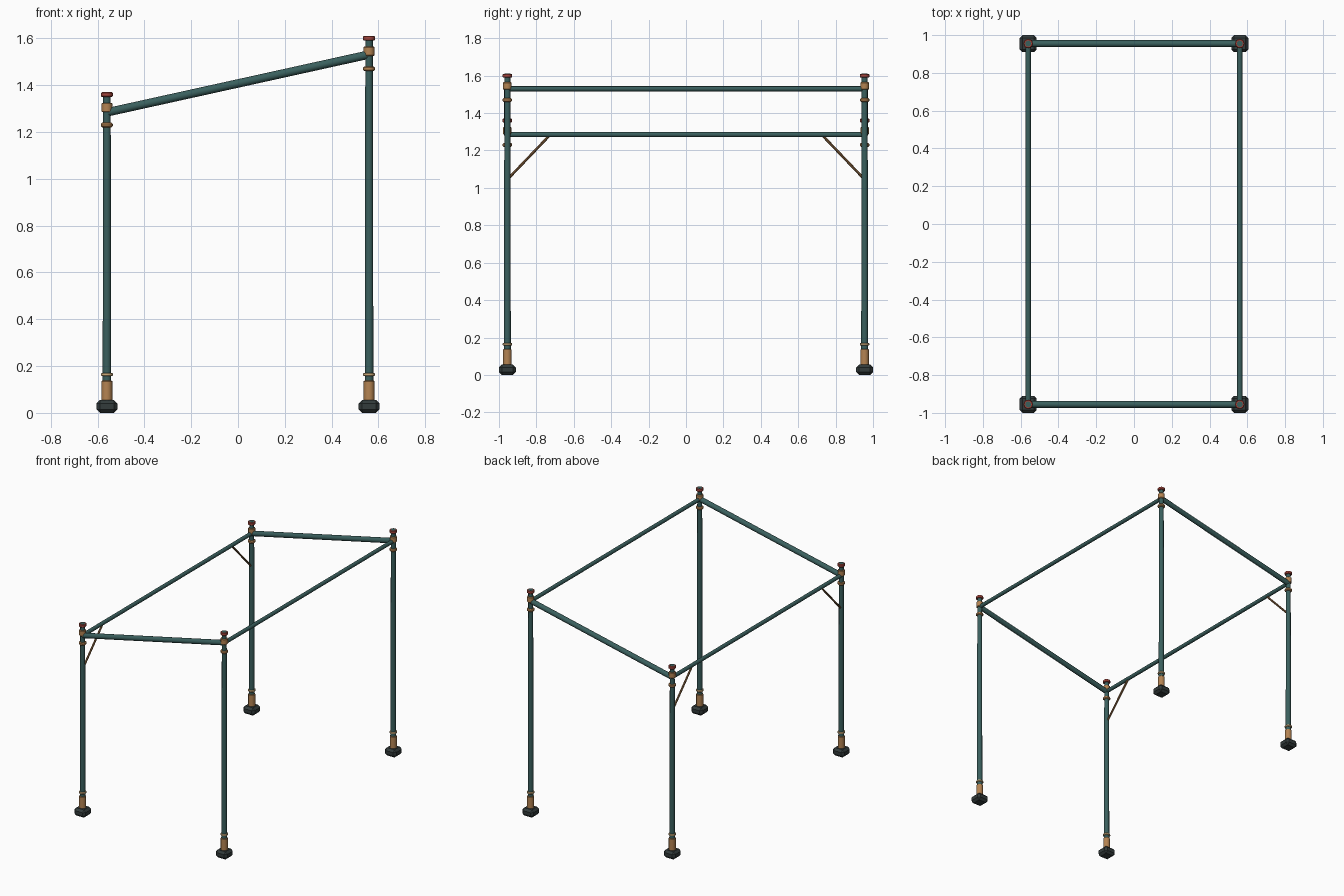
import bpy
from mathutils import Vector

cube = bpy.data.objects.get("Cube")
if cube:
    bpy.data.objects.remove(cube)


def material(name, rgb):
    m = bpy.data.materials.new(name)
    m.use_nodes = True
    m.diffuse_color = (*rgb, 1)
    m.node_tree.nodes["Principled BSDF"].inputs["Base Color"].default_value = (*rgb, 1)
    return m


teal = material("teal paint", (0.042, 0.115, 0.11))
tan = material("tan brass", (0.46, 0.23, 0.085))
pale = material("pale brass", (0.62, 0.42, 0.2))
bronze = material("dark bronze", (0.26, 0.13, 0.05))
red = material("red cap", (0.38, 0.06, 0.045))
rubber = material("dark rubber", (0.032, 0.043, 0.043))


def rod(name, a, b, r1, mat, r2=None, bevel=0.0, sides=12):
    """Round bar between two points, optionally tapered and bevelled."""
    a, b = Vector(a), Vector(b)
    d = b - a
    bpy.ops.mesh.primitive_cone_add(
        vertices=sides, radius1=r1, radius2=r1 if r2 is None else r2,
        depth=d.length, location=(a + b) / 2,
        rotation=d.to_track_quat("Z", "Y").to_euler())
    ob = bpy.context.object
    ob.name = name
    ob.data.materials.append(mat)
    if bevel:
        mod = ob.modifiers.new("soft rim", "BEVEL")
        mod.width = bevel
        mod.segments = 1
        mod.limit_method = "ANGLE"
        mod.angle_limit = 0.9
    bpy.ops.object.shade_smooth_by_angle(angle=0.6)
    return ob


def foot(name, x, y):
    """Chamfered square block under a post."""
    bpy.ops.mesh.primitive_cube_add(size=1, location=(x, y, 0.0275))
    ob = bpy.context.object
    ob.name = name
    ob.scale = (0.09, 0.09, 0.055)
    bpy.ops.object.transform_apply(location=False, rotation=False, scale=True)
    ob.data.materials.append(rubber)
    mod = ob.modifiers.new("chamfer", "BEVEL")
    mod.width = 0.015
    mod.segments = 1


PX, PY = 0.56, 0.955
TOP = {-1: 1.37, 1: 1.61}       # post heights, low side and high side
BEAM = {-1: 1.285, 1: 1.53}     # beam heights

for sx, side in ((-1, "right"), (1, "left")):
    top, x = TOP[sx], sx * PX
    for sy, end in ((-1, "front"), (1, "back")):
        y = sy * PY
        tag = f"{end}_{side}"

        def collar(name, z0, z1, r, mat, bevel=0.003):
            rod(f"{name}_{tag}", (x, y, z0), (x, y, z1), r, mat, bevel=bevel)

        # post with foot, sleeve, rings and cap
        foot(f"foot_{tag}", x, y)
        rod(f"post_{tag}", (x, y, 0.04), (x, y, top + 0.0005), 0.0185, teal, r2=0.016)
        collar("foot_sleeve", 0.05, 0.138, 0.023, tan)
        collar("foot_ring", 0.157, 0.171, 0.025, pale)
        collar("upper_ring", top - 0.15, top - 0.13, 0.025, tan, 0.005)
        collar("beam_fitting", top - 0.085, top - 0.045, 0.023, tan)
        collar("cap", top - 0.02, top, 0.025, red)

        # diagonal braces under the low beam
        if sx < 0:
            rod(f"brace_{tag}", (x, y - sy * 0.005, 1.05),
                (x, y - sy * 0.225, 1.28), 0.007, bronze, sides=8)

    # long beam along the side
    z = BEAM[sx]
    rod(f"long_beam_{side}", (x, -PY, z), (x, PY, z), 0.0135, teal)

# sloping beams across the front and back
for sy, end in ((-1, "front"), (1, "back")):
    rod(f"sloping_beam_{end}", (-PX + 0.005, sy * PY, BEAM[-1]),
        (PX - 0.005, sy * PY, BEAM[1]), 0.018, teal)
